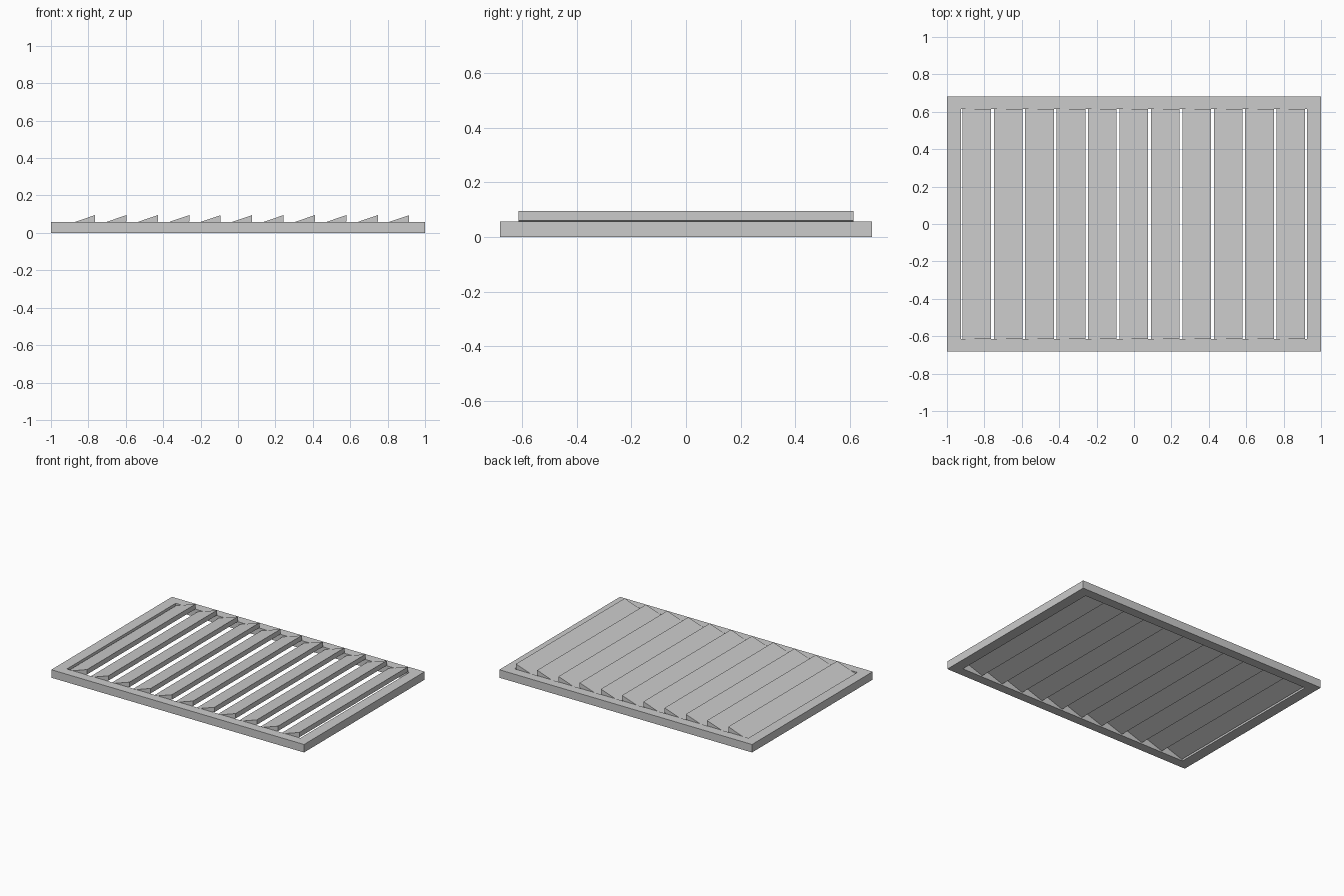
import bpy, bmesh

if "Cube" in bpy.data.objects:
    bpy.data.objects.remove(bpy.data.objects["Cube"])


def make_object(name, bm):
    bmesh.ops.recalc_face_normals(bm, faces=bm.faces)
    mesh = bpy.data.meshes.new(name)
    bm.to_mesh(mesh)
    bm.free()
    obj = bpy.data.objects.new(name, mesh)
    bpy.context.collection.objects.link(obj)
    return obj


# Rectangular frame with an open middle
X, Y, IX, IY, H = 1.0, 0.682, 0.924, 0.615, 0.057
bm = bmesh.new()
corners = [(-1, -1), (1, -1), (1, 1), (-1, 1)]
rings = [[bm.verts.new((sx * w, sy * d, z)) for sx, sy in corners]
         for w, d, z in ((X, Y, 0), (X, Y, H), (IX, IY, H), (IX, IY, 0))]
for r in range(4):
    a, b = rings[r], rings[(r + 1) % 4]
    for i in range(4):
        j = (i + 1) % 4
        bm.faces.new((a[i], a[j], b[j], b[i]))
# Merge the mitred corners into flat top and bottom faces
make_object("frame", bm)

# Sloping slats with upright edges, rising towards +x
COUNT, PITCH, HALF_W, SLAT_Y = 11, 0.168, 0.0765, 0.614
PROFILE = [(-HALF_W, 0.008), (HALF_W, 0.06), (HALF_W, 0.095), (-HALF_W, 0.043)]
for n in range(COUNT):
    cx = (n - (COUNT - 1) / 2) * PITCH - 0.001
    bm = bmesh.new()
    face = bm.faces.new([bm.verts.new((cx + x, -SLAT_Y, z)) for x, z in PROFILE])
    ext = bmesh.ops.extrude_face_region(bm, geom=[face], use_keep_orig=True)
    moved = [v for v in ext["geom"] if isinstance(v, bmesh.types.BMVert)]
    bmesh.ops.translate(bm, vec=(0, 2 * SLAT_Y, 0), verts=moved)
    make_object(f"slat_{n + 1}", bm)
